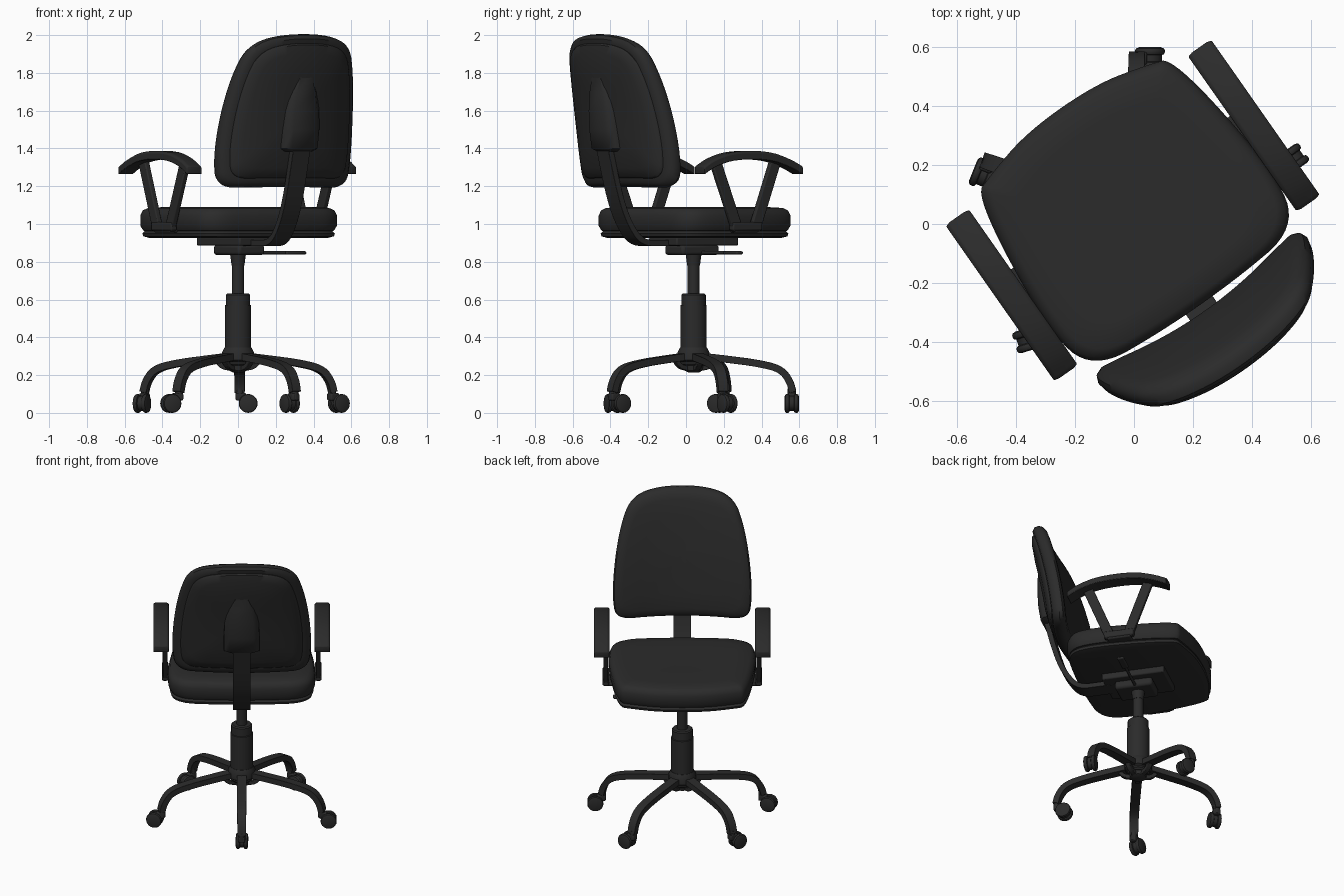
import bpy, bmesh
from math import radians, pi, sin, cos
from mathutils import Matrix, Vector

cube = bpy.data.objects.get("Cube")
if cube:
    bpy.data.objects.remove(cube)


def make_material(name, value):
    m = bpy.data.materials.new(name)
    m.use_nodes = True
    colour = (value, value, value, 1)
    m.diffuse_color = colour
    bsdf = m.node_tree.nodes["Principled BSDF"]
    bsdf.inputs["Base Color"].default_value = colour
    bsdf.inputs["Roughness"].default_value = 0.7
    return m


BLACK = make_material("black", 0.024)
# The chair is built facing +y, then turned on its column
PLACE = Matrix.Translation((0, 0.04, 0)) @ Matrix.Rotation(radians(35), 4, 'Z')


def finish(name, bm, local=Matrix(), bevel=0, angle=40):
    bmesh.ops.recalc_face_normals(bm, faces=bm.faces)
    mesh = bpy.data.meshes.new(name)
    bm.to_mesh(mesh)
    bm.free()
    mesh.transform(PLACE @ local)
    mesh.materials.append(BLACK)
    ob = bpy.data.objects.new(name, mesh)
    bpy.context.collection.objects.link(ob)
    bpy.ops.object.select_all(action='DESELECT')
    ob.select_set(True)
    bpy.context.view_layer.objects.active = ob
    bpy.ops.object.shade_smooth_by_angle(angle=radians(angle))
    if bevel:
        mod = ob.modifiers.new("Bevel", 'BEVEL')
        mod.width, mod.segments = bevel, 2
        mod.limit_method = 'ANGLE'
    return ob


def round_off(pts, times, closed):
    """Corner cutting: turns a coarse outline into a smooth one."""
    pts = [Vector(p) for p in pts]
    for _ in range(times):
        out = [] if closed else [pts[0]]
        for i in range(len(pts) if closed else len(pts) - 1):
            a, b = pts[i], pts[(i + 1) % len(pts)]
            out += [a.lerp(b, 0.25), a.lerp(b, 0.75)]
        pts = out if closed else out + [pts[-1]]
    return pts


def mirrored(half):
    return half + [(-x, y) for x, y in reversed(half)]


def loft(name, rings, **kw):
    bm = bmesh.new()
    loops = [[bm.verts.new(p) for p in ring] for ring in rings]
    n = len(loops[0])
    for a, b in zip(loops, loops[1:]):
        for i in range(n):
            j = (i + 1) % n
            bm.faces.new((a[i], a[j], b[j], b[i]))
    bm.faces.new(loops[0])
    bm.faces.new(loops[-1])
    return finish(name, bm, **kw)


def strip(name, path, width, thick, smooth=2, taper=1.0, **kw):
    """Rectangular bar swept along a (y, z) path, width across x."""
    pts = round_off(path, smooth, False)
    rings = []
    for i, p in enumerate(pts):
        d = (pts[min(i + 1, len(pts) - 1)] - pts[max(i - 1, 0)]).normalized()
        n = Vector((-d.y, d.x)) * thick / 2
        w = width / 2 * (1 + (taper - 1) * i / (len(pts) - 1))
        rings.append([(s * w, p.x + n.x * k, p.y + n.y * k)
                      for s, k in ((-1, -1), (1, -1), (1, 1), (-1, 1))])
    return loft(name, rings, **kw)


def box(name, lo, hi, bevel=0.008, **kw):
    rings = [[(lo[0], lo[1], z), (hi[0], lo[1], z), (hi[0], hi[1], z), (lo[0], hi[1], z)]
             for z in (lo[2], hi[2])]
    return loft(name, rings, bevel=bevel, **kw)


def turned(name, profile, sides=24, **kw):
    """Round part from (radius, height) pairs."""
    rings = [[(r * cos(2 * pi * i / sides), r * sin(2 * pi * i / sides), z)
              for i in range(sides)] for r, z in profile]
    return loft(name, rings, **kw)


# Seat cushion and the pan under it
seat_outline = round_off(mirrored([(0.15, -0.385), (0.42, -0.36), (0.47, -0.16),
                                   (0.41, 0.35), (0.33, 0.38), (0.14, 0.43)]), 3, True)


def seat_layer(name, profile):
    loft(name, [[(p.x * s, p.y * s, z) for p in seat_outline] for s, z in profile])


seat_layer("seat_cushion", [(0.9, 0.955), (0.97, 0.965), (1, 0.99), (1.0, 1.045),
                            (0.975, 1.072), (0.92, 1.085), (0.75, 1.09), (0.3, 1.085), (0.02, 1.084)])
seat_layer("seat_pan", [(0.9, 0.925), (0.97, 0.935), (0.98, 0.95), (0.95, 0.965)])

# Backrest: curved cushion with a smaller shell behind
back_outline = round_off(mirrored([(0.2, 1.195), (0.41, 1.19), (0.435, 1.34), (0.42, 1.58),
                                   (0.38, 1.8), (0.32, 1.95), (0.15, 2.005)]), 3, True)


def back_point(x, z, depth):
    u = (z - 1.2) / 0.8
    return (x, -0.405 - 0.07 * u - 0.085 * u * u + 0.34 * x * x - depth, z)


def back_layer(name, profile):
    loft(name, [[back_point(p.x * s, 1.6 + (p.y - 1.6) * s, t) for p in back_outline]
                for s, t in profile])


back_layer("backrest_cushion", [(0.03, 0), (0.3, 0), (0.6, 0), (0.85, 0.0), (0.93, 0.006), (0.98, 0.022),
                                (1, 0.045), (0.985, 0.072), (0.94, 0.088), (0.88, 0.09),
                                (0.5, 0.09), (0.03, 0.09)])
back_layer("backrest_shell", [(0.03, 0.07), (0.88, 0.07), (0.88, 0.094), (0.86, 0.104), (0.75, 0.118),
                              (0.5, 0.13), (0.25, 0.134), (0.03, 0.134)])

# Raised housing where the back bar enters the shell
housing = []
for z, w, rear in ((1.385, 0.09, 0.16), (1.4, 0.115, 0.18), (1.5, 0.115, 0.18),
                   (1.6, 0.11, 0.168), (1.7, 0.09, 0.15), (1.8, 0.05, 0.125)):
    housing.append([back_point(x * w, z, d) for x, d in
                    ((-1, 0.1), (-0.95, rear - 0.025), (-0.65, rear), (0.65, rear),
                     (0.95, rear - 0.025), (1, 0.1))])
loft("back_bar_housing", housing, angle=50)

# Bent bar from the mechanism up to the backrest
strip("back_bar", [(0.0, 0.9), (-0.24, 0.9), (-0.37, 0.9), (-0.45, 1.0), (-0.51, 1.14),
                   (-0.58, 1.42), (-0.6, 1.5)], 0.11, 0.032, smooth=3, bevel=0.008)

# Tilt mechanism and its lever
box("mechanism_plate", (-0.13, -0.2, 0.885), (0.13, 0.2, 0.93))
box("mechanism_box", (-0.085, -0.13, 0.835), (0.085, 0.11, 0.89), bevel=0.015)
turned("lever_rod", [(0.009, 0.08), (0.009, 0.36)], 10,
       local=Matrix.Translation((0, 0, 0.848)) @ Matrix.Rotation(pi / 2, 4, 'Y'))
box("lever_paddle", (0.3, -0.022, 0.838), (0.43, 0.022, 0.856))

# Armrests: arched pad on two slanted bars and a foot under the seat
for side, x in (("right", -0.5), ("left", 0.5)):
    at = Matrix.Translation((x, 0, 0))
    inner = 0.025 if x < 0 else -0.025
    pad = []
    arch = round_off([(-0.315, 1.29), (-0.24, 1.335), (-0.11, 1.372), (0.11, 1.372),
                      (0.25, 1.33), (0.33, 1.29)], 2, False)
    for i, p in enumerate(arch):
        end = i in (0, len(arch) - 1)
        w, low = (0.03 if end else 0.048), p.y - (0.008 if end else 0.03)
        pad.append([(-w, p.x, low), (w, p.x, low), (w, p.x, p.y + 0.006),
                    (w - 0.012, p.x, p.y + 0.015), (0.012 - w, p.x, p.y + 0.015), (-w, p.x, p.y + 0.006)])
    loft(side + "_arm_pad", pad, local=at, bevel=0.004)
    for name, top, foot in (("front", 0.195, 0.06), ("rear", -0.195, -0.05)):
        strip(f"{side}_arm_{name}_bar", [(foot, 0.97), (top, 1.335)], 0.03, 0.062,
              smooth=0, local=at @ Matrix.Translation((inner, 0, 0)), bevel=0.006)
    box(side + "_arm_foot", (-0.02, -0.09, 0.965), (0.02, 0.1, 1.01),
        local=at @ Matrix.Translation((inner, 0, 0)))
    sign = 1 if x > 0 else -1
    lo, hi = sorted((sign * 0.2, sign * 0.49))
    box(side + "_arm_bracket", (lo, -0.07, 0.955), (hi, 0.08, 0.975))

# Gas column and hub
turned("column_socket", [(0.034, 0.78), (0.042, 0.84)])
turned("column_piston", [(0.032, 0.6), (0.032, 0.85)])
turned("column_sleeve", [(0.06, 0.25), (0.07, 0.26), (0.07, 0.57), (0.065, 0.572),
                         (0.065, 0.625), (0.058, 0.632)])
turned("hub", [(0.03, 0.215), (0.05, 0.225), (0.055, 0.26), (0.085, 0.28), (0.085, 0.32), (0.072, 0.345)])


# Five legs, each ending in a swivelled twin-wheel castor
def castor(name, tip):
    across = Matrix.Rotation(pi / 2, 4, 'Y')
    for part, x in (("wheel_a", -0.024), ("wheel_b", 0.024)):
        turned(f"{name}_{part}", [(0.036, -0.014), (0.047, -0.01), (0.05, -0.004), (0.05, 0.004),
                                  (0.047, 0.01), (0.036, 0.014)], 20,
               local=tip @ Matrix.Translation((x, 0.045, 0.05)) @ across)
    turned(name + "_body", [(0.04, -0.011), (0.04, 0.011)], 16,
           local=tip @ Matrix.Translation((0, 0.045, 0.05)) @ across)
    box(name + "_fork", (-0.022, -0.02, 0.065), (0.022, 0.035, 0.105), local=tip)
    turned(name + "_stem", [(0.022, 0.07), (0.022, 0.13)], 12, local=tip)


swivels = (88, 0, -35, 213, 163)
for k, swivel in enumerate(swivels):
    turn = Matrix.Rotation(radians(180 + 72 * k), 4, 'Z')
    strip(f"leg_{k + 1}", [(0.04, 0.3), (0.17, 0.285), (0.33, 0.265), (0.46, 0.235),
                           (0.51, 0.17), (0.525, 0.11)], 0.062, 0.038, smooth=3,
          taper=0.85, local=turn, bevel=0.011)
    strip(f"leg_gusset_{k + 1}", [(0.04, 0.235), (0.09, 0.245), (0.12, 0.285)], 0.03, 0.025,
          local=turn, bevel=0.006)
    foot = turn @ Vector((0, 0.52, 0))
    castor(f"castor_{k + 1}", Matrix.Translation(foot) @ Matrix.Rotation(radians(swivel - 90), 4, 'Z'))
